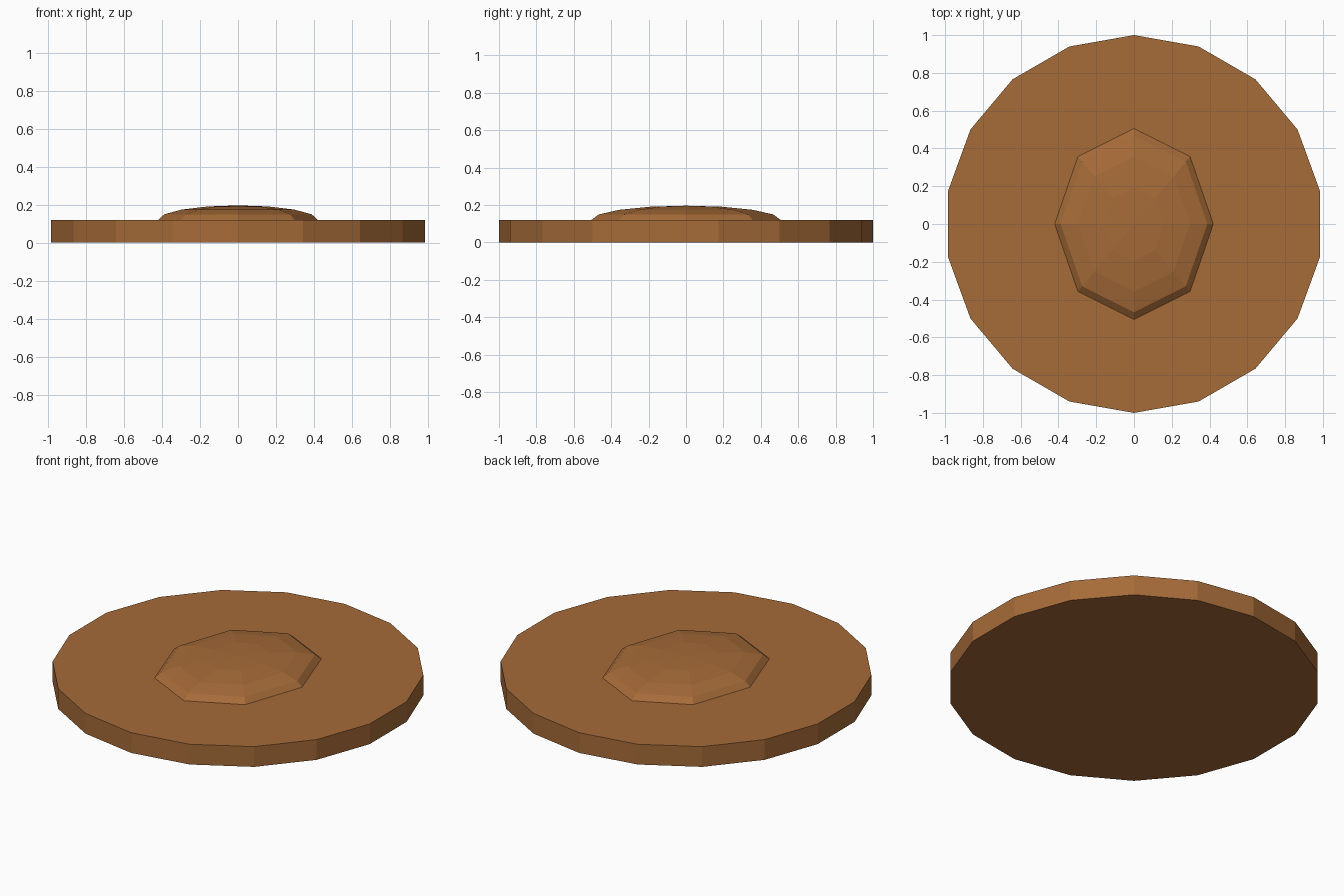
import bpy, math

if "Cube" in bpy.data.objects:
    bpy.data.objects.remove(bpy.data.objects["Cube"])

brown = bpy.data.materials.new("warm brown")
brown.diffuse_color = (0.38, 0.147, 0.04, 1)
brown.use_nodes = True
brown.node_tree.nodes["Principled BSDF"].inputs["Base Color"].default_value = brown.diffuse_color

# 18-sided flat base disc, one corner on the y axis
bpy.ops.mesh.primitive_cylinder_add(vertices=18, radius=1, depth=0.12, location=(0, 0, 0.06))
disc = bpy.context.object
disc.name = "base_disc"
disc.data.materials.append(brown)

# Flattened low-poly oval dome, half sunk into the disc
bpy.ops.mesh.primitive_uv_sphere_add(segments=8, ring_count=8, radius=1, location=(0, 0, 0.12))
dome = bpy.context.object
dome.name = "oval_dome"
dome.scale = (0.42, 0.505, 0.076)
dome.data.materials.append(brown)
